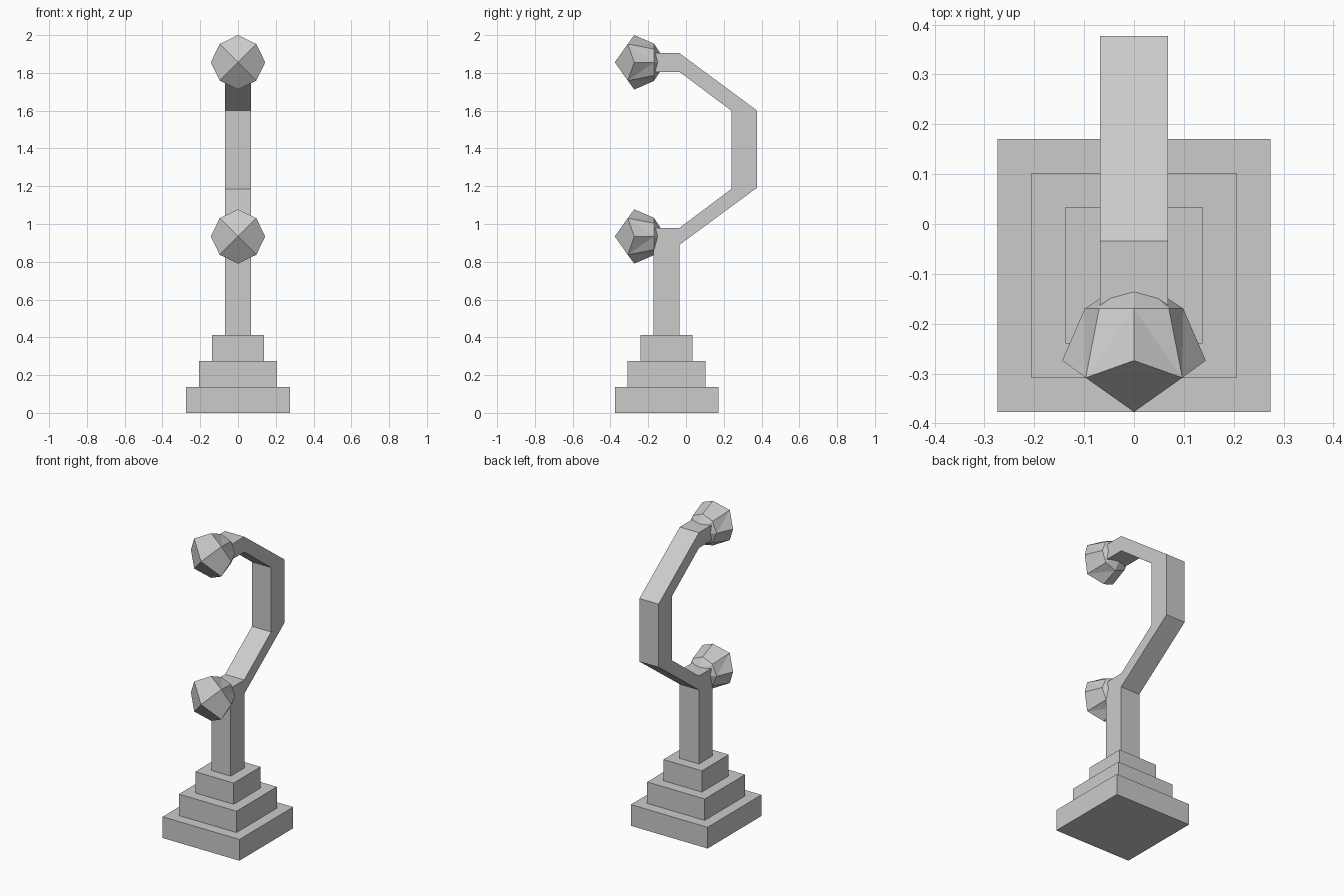
import bpy
from math import sin, cos, pi

if "Cube" in bpy.data.objects:
    bpy.data.objects.remove(bpy.data.objects["Cube"])

BASE_Y = -0.103   # centre line of base and column
HALF = 0.0685     # half width of column and arm


def make_object(name, verts, faces):
    mesh = bpy.data.meshes.new(name)
    mesh.from_pydata(verts, [], faces)
    obj = bpy.data.objects.new(name, mesh)
    bpy.context.collection.objects.link(obj)
    return obj


def step(name, size, z0, z1):
    bpy.ops.mesh.primitive_cube_add(size=1, location=(0, BASE_Y, (z0 + z1) / 2))
    obj = bpy.context.object
    obj.name = name
    obj.dimensions = (size, size, z1 - z0)


def extrude_profile(name, profile, half):
    n = len(profile)
    verts = [(s * half, y, z) for s in (1, -1) for y, z in profile]
    faces = [tuple(range(n)), tuple(reversed(range(n, 2 * n)))]
    faces += [(i, i + n, (i + 1) % n + n, (i + 1) % n) for i in range(n)]
    make_object(name, verts, faces)


def knob(name, z):
    # Front tip, zigzag eight-point rim, smaller back ring, back point
    cy = -0.24
    verts = [(0, -0.377, z)]
    for radii, depths in (((0.144, 0.137), (-0.034, -0.0685)),
                          ((0.099, 0.099), (0.07, 0.07))):
        for i in range(8):
            a, r = i * pi / 4, radii[i % 2]
            verts.append((r * cos(a), cy + depths[i % 2], z + r * sin(a)))
    verts.append((0, -0.104, z))
    faces = []
    for i in range(8):
        j = (i + 1) % 8
        a, b, c, d = 1 + i, 1 + j, 9 + j, 9 + i
        if i % 2 == 0:
            # Front kite around each axis corner
            faces.append((0, 1 + (i - 1) % 8, a, b))
            faces += [(a, d, b), (b, d, c)]
        else:
            faces += [(a, c, b), (a, d, c)]
        faces.append((d, 17, c))
    make_object(name, verts, faces)


# Stepped base
step("base_lower", 0.548, 0, 0.137)
step("base_middle", 0.411, 0.137, 0.275)
step("base_upper", 0.274, 0.275, 0.412)

# Column and hooked arm in one side profile
extrude_profile("column_and_arm", [
    (-0.172, 0.412), (-0.034, 0.412), (-0.034, 0.89), (0.377, 1.193),
    (0.377, 1.60), (-0.034, 1.904), (-0.165, 1.904), (-0.165, 1.805),
    (-0.034, 1.805), (0.24, 1.60), (0.24, 1.185), (-0.034, 0.98),
    (-0.172, 0.98)], HALF)

# Two faceted knobs
knob("lower_knob", 0.934)
knob("upper_knob", 1.856)

# Consistent outward normals
for obj in bpy.data.objects:
    bpy.ops.object.select_all(action='DESELECT')
    obj.select_set(True)
    bpy.context.view_layer.objects.active = obj
    bpy.ops.object.mode_set(mode='EDIT')
    bpy.ops.mesh.select_all(action='SELECT')
    bpy.ops.mesh.normals_make_consistent(inside=False)
    bpy.ops.object.mode_set(mode='OBJECT')
